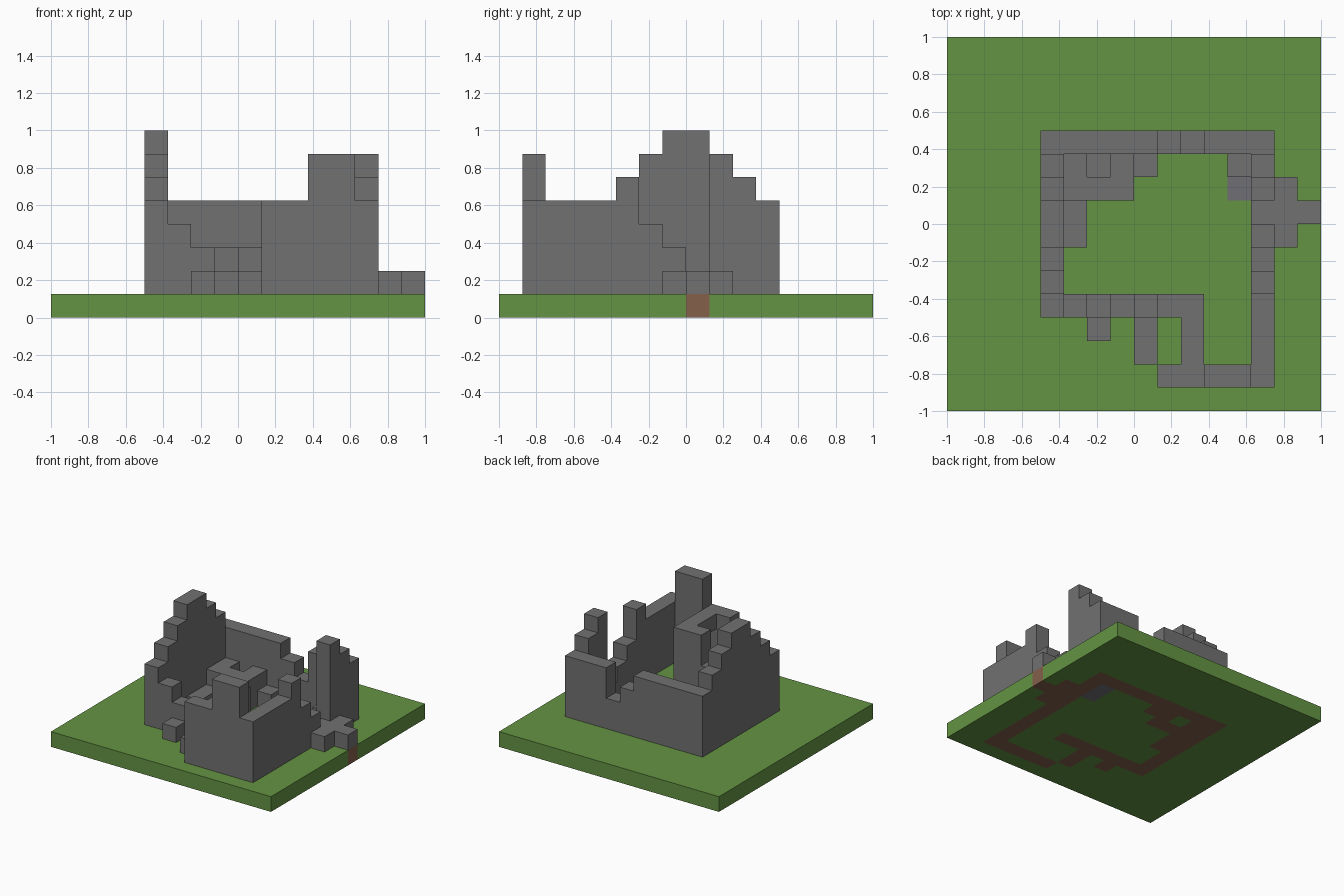
import bpy, bmesh
from mathutils import Vector

old = bpy.data.objects.get("Cube")
if old:
    bpy.data.objects.remove(old, do_unlink=True)

U = 0.125  # edge length of one block


def make_material(name, rgb):
    lin = [(c / 255 / 12.92 if c < 11 else ((c / 255 + 0.055) / 1.055) ** 2.4) for c in rgb]
    mat = bpy.data.materials.new(name)
    mat.use_nodes = True
    mat.diffuse_color = (*lin, 1)
    bsdf = mat.node_tree.nodes["Principled BSDF"]
    bsdf.inputs["Base Color"].default_value = (*lin, 1)
    bsdf.inputs["Roughness"].default_value = 0.9
    return mat


GRASS = make_material("grass green", (100, 148, 67))
STONE = make_material("stone grey", (113, 113, 113))
DIRT = make_material("dirt brown", (131, 96, 74))
GRAVEL = make_material("gravel grey", (112, 110, 116))

SIDES = [Vector(d) for d in ((1, 0, 0), (-1, 0, 0), (0, 1, 0), (0, -1, 0), (0, 0, 1), (0, 0, -1))]


def build_blocks(name, blocks, solid, materials):
    """Skin a set of blocks, leaving out faces that touch another block."""
    bm = bmesh.new()
    for cell, slot in blocks.items():
        centre = Vector(cell) + Vector((0.5, 0.5, 0.5))
        for n in SIDES:
            if tuple(int(c + d) for c, d in zip(cell, n)) in solid:
                continue
            a = Vector((n.y, n.z, n.x))
            b = n.cross(a)
            corners = [centre + (n + a * s + b * t) / 2 for s, t in ((-1, -1), (1, -1), (1, 1), (-1, 1))]
            face = bm.faces.new([bm.verts.new(c * U) for c in corners])
            face.material_index = slot
    bmesh.ops.remove_doubles(bm, verts=bm.verts, dist=0.001)
    bmesh.ops.dissolve_limit(bm, angle_limit=0.01, verts=bm.verts, edges=bm.edges, delimit={'MATERIAL'})
    mesh = bpy.data.meshes.new(name)
    bm.to_mesh(mesh)
    bm.free()
    for m in materials:
        mesh.materials.append(m)
    obj = bpy.data.objects.new(name, mesh)
    bpy.context.collection.objects.link(obj)
    return obj


parts = {}


def column(part, x, y, top, bottom=0):
    for z in range(bottom, top):
        parts.setdefault(part, {})[(x, y, z + 1)] = 0


def along_x(part, x, y, heights):
    for i, h in enumerate(heights):
        column(part, x + i, y, h)


def along_y(part, x, y, heights):
    for i, h in enumerate(heights):
        column(part, x, y + i, h)


# Outer walls with crumbling tops
along_y("left_wall", -4, -4, [4, 5, 6, 7, 7, 6, 5, 4])
along_x("back_wall", -3, 3, [4, 4, 4, 4, 3, 2, 4, 4, 4])
along_y("right_wall", 5, -7, [4, 4, 4, 4, 5, 3, 2, 1, 6, 5])
along_x("front_wall", -3, -4, [3, 2, 1, 2, 4, 4])
along_x("porch_wall", 1, -7, [4, 4, 6, 6])

# Beam over the doorway
for y in (-6, -5):
    column("door_beam", 2, y, 4, 3)

# Low hearth in the back corner
along_x("hearth", -3, 2, [2, 1, 2, 1])
along_x("hearth", -3, 1, [2, 2, 2])
along_y("hearth", -3, -1, [1, 1])

# Fallen stones around the walls
along_y("door_rubble", 0, -6, [1, 1])
column("front_rubble", -2, -5, 1)
along_y("right_rubble", 6, -1, [1, 1, 1])
column("right_rubble", 7, 0, 1)
column("inner_rubble", 4, 2, 1)

# Ground slab: dirt under the walls, gravel patch, grass elsewhere
walls = {c for blocks in parts.values() for c in blocks}
ground = {}
for x in range(-8, 8):
    for y in range(-8, 8):
        slot = 1 if (x, y, 1) in walls and (x, y) != (-2, 2) else 0
        if x == 4 and y in (1, 2):
            slot = 2
        ground[(x, y, 0)] = slot

solid = walls | set(ground)
build_blocks("ground", ground, solid, [GRASS, DIRT, GRAVEL])
for name, blocks in parts.items():
    build_blocks(name, blocks, solid, [STONE])
